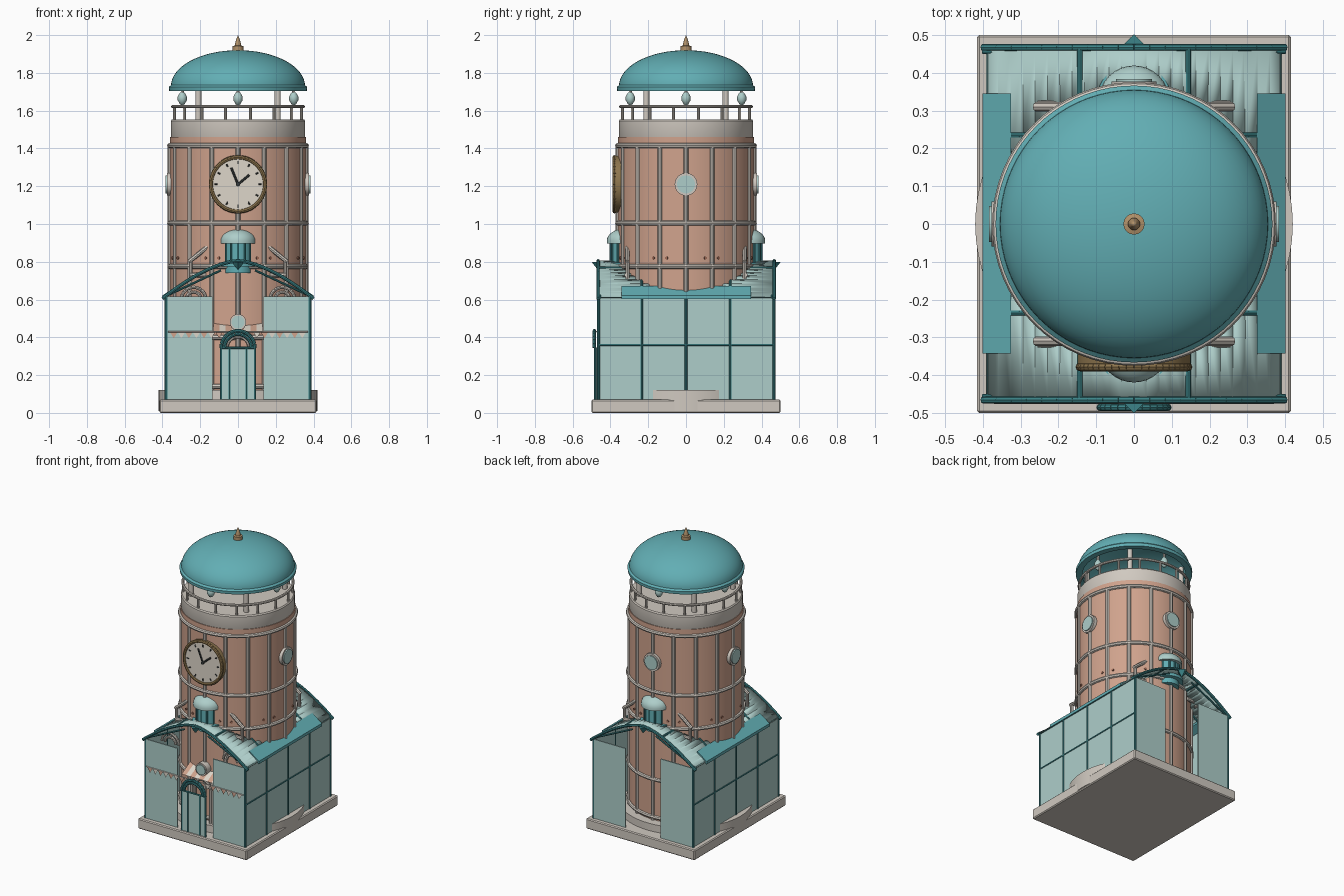
import bpy, bmesh, math
from mathutils import Vector, Matrix

if "Cube" in bpy.data.objects:
    bpy.data.objects.remove(bpy.data.objects["Cube"])

pi = math.pi


def colour(name, r, g, b):
    m = bpy.data.materials.new(name)
    lin = [((c / 255 + 0.055) / 1.055) ** 2.4 for c in (r, g, b)]
    m.diffuse_color = (*lin, 1)
    m.use_nodes = True
    m.node_tree.nodes["Principled BSDF"].inputs["Base Color"].default_value = m.diffuse_color
    return m


BRICK = colour("terracotta", 208, 163, 141)
STONE = colour("pale stone", 208, 201, 192)
TEAL = colour("copper teal", 98, 174, 180)
FRAME = colour("dark teal frame", 60, 132, 136)
GLASS = colour("pale glass", 174, 206, 202)
BRONZE = colour("bronze", 142, 118, 78)
FACE = colour("clock cream", 222, 214, 202)
DARK = colour("dark iron", 55, 60, 60)
STUD = colour("dark brick", 160, 108, 88)
TAN = colour("finial tan", 178, 146, 106)


def finish(bm, name, *mats, smooth=True):
    bmesh.ops.recalc_face_normals(bm, faces=bm.faces)
    me = bpy.data.meshes.new(name)
    bm.to_mesh(me)
    bm.free()
    ob = bpy.data.objects.new(name, me)
    bpy.context.collection.objects.link(ob)
    for m in mats:
        me.materials.append(m)
    if smooth:
        bpy.ops.object.select_all(action='DESELECT')
        ob.select_set(True)
        bpy.context.view_layer.objects.active = ob
        bpy.ops.object.shade_smooth_by_angle(angle=math.radians(35))
    return ob


def box(bm, lo, hi):
    lo, hi = Vector(lo), Vector(hi)
    m = Matrix.Translation((lo + hi) / 2) @ Matrix.Diagonal((*(hi - lo), 1))
    bmesh.ops.create_cube(bm, size=1, matrix=m)


def rod(bm, a, b, r, n=8, r2=None):
    a, b = Vector(a), Vector(b)
    d = b - a
    m = Matrix.Translation((a + b) / 2) @ d.to_track_quat('Z', 'Y').to_matrix().to_4x4()
    bmesh.ops.create_cone(bm, cap_ends=True, segments=n, radius1=r,
                          radius2=r if r2 is None else r2, depth=d.length, matrix=m)


def path(bm, pts, r):
    for a, b in zip(pts, pts[1:]):
        rod(bm, a, b, r)


def lathe(bm, prof, n=64, c=(0, 0, 0)):
    """Revolve (radius, height) points about a vertical axis."""
    rings = []
    for r, z in prof:
        k = 1 if r < 1e-5 else n
        rings.append([bm.verts.new((c[0] + r * math.cos(2 * pi * i / n),
                                    c[1] + r * math.sin(2 * pi * i / n), c[2] + z)) for i in range(k)])
    for p, q in zip(rings, rings[1:]):
        for i in range(n):
            j = (i + 1) % n
            vs = [p[i % len(p)], p[j % len(p)], q[j % len(q)], q[i % len(q)]]
            vs = list(dict.fromkeys(vs))
            if len(vs) > 2:
                bm.faces.new(vs)


def hoop(bm, R, r, z, n=64):
    lathe(bm, [(R + r * math.cos(t * pi / 4), z + r * math.sin(t * pi / 4)) for t in range(9)], n)


def polar(deg, r, z):
    a = math.radians(deg)
    return Vector((r * math.cos(a), r * math.sin(a), z))


def arc(x, y, z, r, n=14, a0=0, a1=pi):
    return [(x + r * math.cos(a0 + (a1 - a0) * i / n), y, z + r * math.sin(a0 + (a1 - a0) * i / n))
            for i in range(n + 1)]


# Base slab and round plinth
bm = bmesh.new()
box(bm, (-.415, -.5, 0), (.415, .5, .07))
bmesh.ops.bevel(bm, geom=bm.edges[:], offset=.006, segments=1, affect='EDGES')
finish(bm, "base_slab", STONE, smooth=False)
bm = bmesh.new()
rod(bm, (0, 0, .01), (0, 0, .12), .42, 64)
finish(bm, "round_plinth", STONE)

# Brick shaft with stone ribs, hoops and studs
bm = bmesh.new()
rod(bm, (0, 0, .1), (0, 0, 1.46), .36, 64)
finish(bm, "tower_shaft", BRICK)
bm = bmesh.new()
for i in range(16):
    rod(bm, polar(i * 22.5, .36, .1), polar(i * 22.5, .36, 1.42), .0125)
for z in (.14, .4, .775, 1.005, 1.415):
    hoop(bm, .362, .013, z)
finish(bm, "tower_ribs_and_hoops", STONE)
bm = bmesh.new()
for i in range(8):
    for s in (-6, 6):
        a = 22.5 + 45 * i + s
        rod(bm, polar(a, .35, .82), polar(a, .366, .82), .008)
finish(bm, "brick_studs", STUD)

# Parapet band and lookout railing
bm = bmesh.new()
lathe(bm, [(0, 1.45), (.352, 1.45), (.356, 1.46), (.356, 1.545), (.35, 1.553), (0, 1.553)])
finish(bm, "parapet_band", STONE)
bm = bmesh.new()
for i in range(16):
    rod(bm, polar(i * 22.5 + 11.25, .342, 1.55), polar(i * 22.5 + 11.25, .342, 1.62), .008)
hoop(bm, .345, .009, 1.622)
for i in range(4):
    rod(bm, polar(45 + 90 * i, .297, 1.55), polar(45 + 90 * i, .297, 1.74), .016, 12)
finish(bm, "railing_and_columns", STONE)

# Hanging lamps under the dome
bm = bmesh.new()
cap = bmesh.new()
for i in range(4):
    p = polar(90 * i, .295, 0)
    lathe(bm, [(0, 1.628), (.012, 1.634), (.024, 1.655), (.024, 1.675), (.013, 1.695), (0, 1.7)], 16, p)
    rod(cap, p + Vector((0, 0, 1.69)), p + Vector((0, 0, 1.74)), .008)
finish(bm, "lamps", GLASS)
finish(cap, "lamp_stems", STONE)

# Hollow dome, rim and finial
bm = bmesh.new()
outer = [(.355 * math.cos(t * pi / 32), 1.73 + .19 * math.sin(t * pi / 32)) for t in range(16)]
inner = [(r * .96, z - .012) for r, z in reversed(outer)]
lathe(bm, [(0, 1.908)] + inner + outer + [(0, 1.92)], 72)
finish(bm, "dome", TEAL)
bm = bmesh.new()
lathe(bm, [(.325, 1.705), (.364, 1.705), (.366, 1.725), (.352, 1.738), (.325, 1.73), (.325, 1.705)], 72)
finish(bm, "dome_rim", TEAL)
bm = bmesh.new()
lathe(bm, [(.028, 1.91), (.028, 1.942), (.016, 1.945), (.016, 1.955), (.008, 1.98), (0, 2.0)], 20)
finish(bm, "finial", TAN)

# Clock
C = Vector((0, -.37, 1.21))
bm = bmesh.new()
rod(bm, C + Vector((0, .025, 0)), C + Vector((0, -.007, 0)), .15, 48)
path(bm, arc(0, -.378, 1.21, .143, 48, 0, 2 * pi), .0115)
finish(bm, "clock_rim", BRONZE)
bm = bmesh.new()
rod(bm, C, C + Vector((0, -.012, 0)), .135, 48)
finish(bm, "clock_face", FACE)
bm = bmesh.new()
for i in range(12):
    d = Vector((math.cos(i * pi / 6), 0, math.sin(i * pi / 6)))
    rod(bm, Vector((0, -.383, 1.21)) + d * .108, Vector((0, -.383, 1.21)) + d * .124, .004, 6)
for x, z in ((-.036, .088), (.06, .05)):
    rod(bm, (0, -.384, 1.21), (x, -.384, 1.21 + z), .006, 6)
rod(bm, (0, -.38, 1.21), (0, -.39, 1.21), .011, 12)
finish(bm, "clock_hands_and_marks", DARK)

# Portholes: three high on the shaft, one low over the entrance
bm, bg = bmesh.new(), bmesh.new()
for deg, z, r, rad in ((0, 1.21, .06, .37), (90, 1.21, .06, .37), (180, 1.21, .06, .37), (270, .48, .043, .395)):
    rod(bm, polar(deg, .34, z), polar(deg, rad + .007, z), r, 28)
    rod(bg, polar(deg, rad, z), polar(deg, rad + .014, z), r * .8, 28)
finish(bm, "porthole_rims", STONE)
finish(bg, "porthole_glass", GLASS)


# Glasshouse roof, a barrel vault with a hole around the shaft
def roof_z(x):
    return .805 - .2 * (abs(x) / .4) ** 1.6


bm = bmesh.new()
N = 24
for i in range(N):
    xa, xb = -.39 + .78 * i / N, -.39 + .78 * (i + 1) / N
    m = min(abs(xa), abs(xb))
    y0 = math.sqrt(max(0, .35 ** 2 - m * m))
    for s in (-1, 1):
        bm.faces.new([bm.verts.new((x, s * y, roof_z(x))) for x, y in
                      ((xa, y0), (xb, y0), (xb, .465), (xa, .465))])
bmesh.ops.remove_doubles(bm, verts=bm.verts, dist=1e-5)
ob = finish(bm, "glasshouse_roof", GLASS)
sol = ob.modifiers.new("thickness", 'SOLIDIFY')
sol.thickness = .006
sol.offset = 0

# Glass walls: full sides, split front and back
bm = bmesh.new()
for s in (-1, 1):
    box(bm, (s * .378 - .004, -.462, .07), (s * .378 + .004, .465, .62))
    for y in (-.463, .465):
        xs = sorted((s * .135, s * .378))
        box(bm, (xs[0], y - .004, .07), (xs[1], y + .004, .615))
finish(bm, "glass_walls", GLASS, smooth=False)

# Glasshouse frame: posts, mullions, rafters and roof rails
bm = bmesh.new()
for s in (-1, 1):
    for y in (-.463, -.235, 0, .235, .465):
        rod(bm, (s * .38, y, .07), (s * .38, y, .62), .008)
        if y and abs(y) < .4:
            path(bm, [(s * x, y, roof_z(x)) for x in (.26, .3, .35, .39)], .008)
    for x, z in ((.38, .36), (.383, .615)):
        rod(bm, (s * x, -.465, z), (s * x, .467, z), .006)
    for e in (-1, 1):
        rod(bm, (s * .143, e * .335, roof_z(.143)), (s * .143, e * .465, roof_z(.143)), .008)
        rod(bm, (s * .4, e * .455, .61), (s * .09, e * .455, .755), .006)
for y in (-.465, .467):
    path(bm, [(x / 20 * .4, y, roof_z(x / 20 * .4)) for x in range(-20, 21, 2)], .0095)
    rod(bm, (0, y, .76), (0, y, .80), .004, 4, .035)
finish(bm, "glasshouse_frame", FRAME)

# Eave plates beside the shaft
for s, nm in ((-1, "left"), (1, "right")):
    bm = bmesh.new()
    sec = [(.325, .672), (.4, .622), (.4, .602), (.325, .645)]
    ends = [[bm.verts.new((s * x, y, z)) for x, z in sec] for y in (-.342, .345)]
    for e in ends:
        bm.faces.new(e)
    for i in range(4):
        j = (i + 1) % 4
        bm.faces.new([ends[0][i], ends[0][j], ends[1][j], ends[1][i]])
    finish(bm, nm + "_eave_plate", TEAL, smooth=False)

# Roof lanterns front and back
for s, nm in ((-1, "front"), (1, "back")):
    c = (0, s * .325, 0)
    bm = bmesh.new()
    rod(bm, (0, s * .325, .74), (0, s * .325, .9), .073, 28)
    lathe(bm, [(.07, .775), (.1, .775), (.1, .795), (.07, .795)], 32, c)
    finish(bm, nm + "_lantern_drum", TEAL)
    bm = bmesh.new()
    for i in range(12):
        rod(bm, Vector(c) + polar(i * 30, .074, .79), Vector(c) + polar(i * 30, .074, .9), .006, 6)
    finish(bm, nm + "_lantern_bars", FRAME)
    bm = bmesh.new()
    dome = [(.094 * math.cos(t * pi / 16), .912 + .063 * math.sin(t * pi / 16)) for t in range(8)]
    lathe(bm, [(0, .898), (.094, .898)] + dome + [(0, .975)], 32, c)
    finish(bm, nm + "_lantern_dome", GLASS)

# Stone braces and small arches around the shaft
bm = bmesh.new()
for s in (-1, 1):
    for e in (-1, 1):
        rod(bm, (s * .16, e * .31, .88), (s * .26, e * .31, .80), .012)
        rod(bm, (s * .17, e * .315, .73), (s * .255, e * .315, .73), .012)
        rod(bm, (s * .25, e * .31, .70), (s * .25, e * .31, .81), .01)
    for r in (.04, .065):
        path(bm, arc(s * .235, -.40, .6, r), .009)
for r in (.06, .085):
    path(bm, [(r, -.385, .12)] + arc(0, -.385, .345, r) + [(-r, -.385, .12)], .01)
finish(bm, "stone_braces_and_arches", STONE)

# Striped awning over the entrance
bm = bmesh.new()
for i in range(8):
    xa, xb = -.13 + .0325 * i, -.13 + .0325 * (i + 1)
    f = bm.faces.new([bm.verts.new(p) for p in
                      ((xa, -.335, .475), (xb, -.335, .475), (xb, -.43, .425), (xa, -.43, .425))])
    f.material_index = i % 2
finish(bm, "striped_awning", BRICK, FACE, smooth=False)

# Bunting across the front
bm = bmesh.new()
for i in range(18):
    x = -.36 + .04 * i
    f = bm.faces.new([bm.verts.new(p) for p in
                      ((x, -.474, .428), (x + .04, -.474, .428), (x + .02, -.474, .395))])
    f.material_index = i % 2
finish(bm, "bunting", BRICK, FACE, smooth=False)
bm = bmesh.new()
rod(bm, (-.37, -.473, .43), (.37, -.473, .43), .004, 6)
finish(bm, "bunting_cord", STONE)

# Arched door
bm = bmesh.new()
box(bm, (-.09, -.482, .07), (.09, -.472, .345))
finish(bm, "door_leaves", GLASS, smooth=False)
bm = bmesh.new()
for x in (-.09, -.045, .045, .09):
    rod(bm, (x, -.481, .07), (x, -.481, .345), .006)
rod(bm, (-.09, -.481, .345), (.09, -.481, .345), .006)
for r in (.072, .09):
    path(bm, arc(0, -.485, .345, r), .0095)
finish(bm, "door_frame", FRAME)
